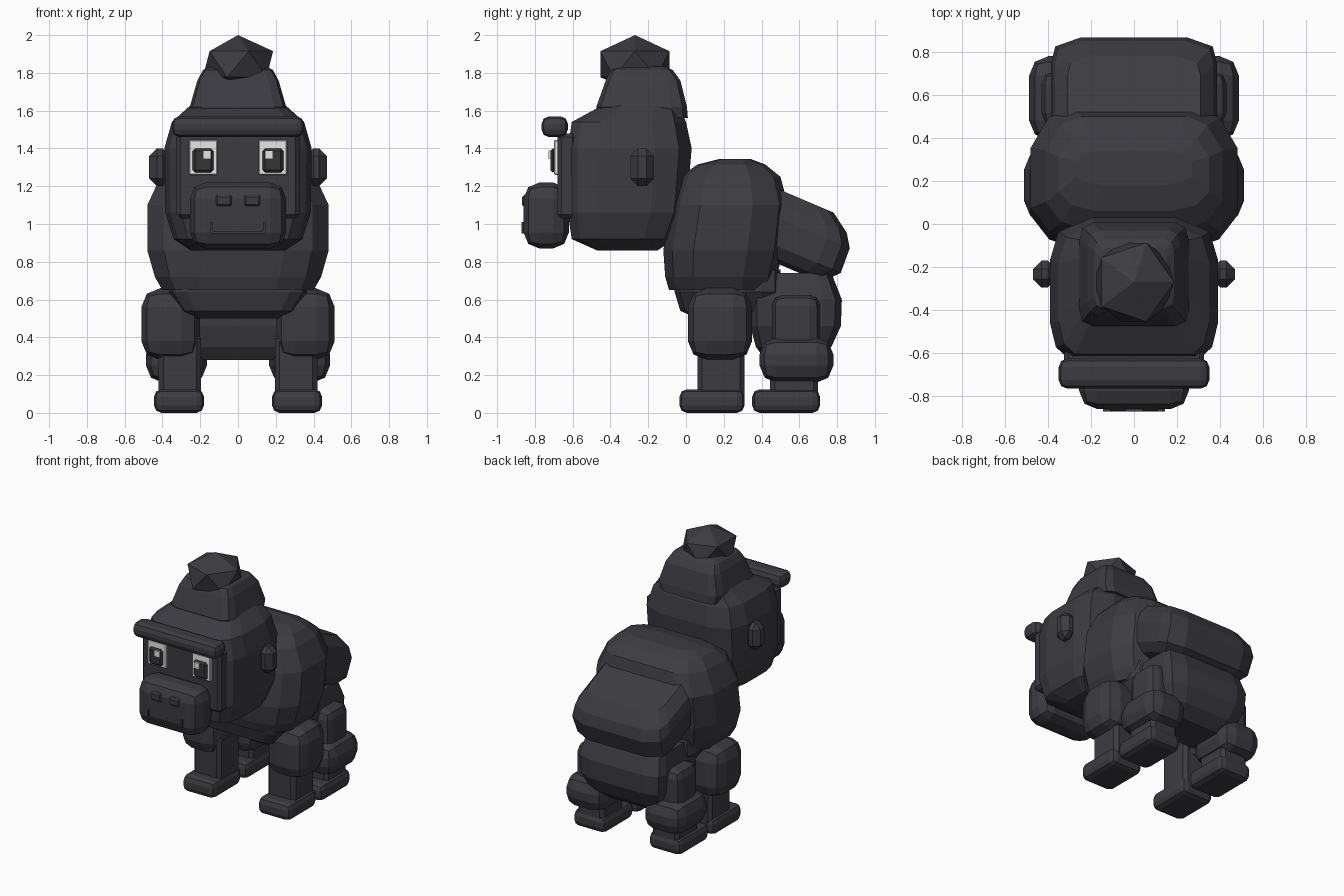
import bpy
import bmesh
import math
from mathutils import Matrix, Vector

if "Cube" in bpy.data.objects:
    bpy.data.objects.remove(bpy.data.objects["Cube"], do_unlink=True)


def material(name, rgb):
    m = bpy.data.materials.new(name)
    m.use_nodes = True
    color = (*rgb, 1)
    m.diffuse_color = color
    bsdf = m.node_tree.nodes["Principled BSDF"]
    bsdf.inputs["Base Color"].default_value = color
    bsdf.inputs["Roughness"].default_value = 0.9
    return m


FUR = material("charcoal_fur", (0.045, 0.044, 0.053))
WHITE = material("eye_white", (0.8, 0.8, 0.78))
PUPIL = material("dark_pupil", (0.035, 0.035, 0.04))


def finish(name, bm, mat):
    bmesh.ops.recalc_face_normals(bm, faces=bm.faces)
    mesh = bpy.data.meshes.new(name)
    bm.to_mesh(mesh)
    bm.free()
    mesh.materials.append(mat)
    ob = bpy.data.objects.new(name, mesh)
    bpy.context.collection.objects.link(ob)
    return ob


def box(name, x, y, z, bevel=0.0, segments=2, mat=FUR):
    """Bevelled box from its x, y and z ranges."""
    bm = bmesh.new()
    bmesh.ops.create_cube(bm, size=1)
    for v in bm.verts:
        v.co = Vector(r[0] if c < 0 else r[1] for r, c in zip((x, y, z), v.co))
    if bevel:
        bmesh.ops.bevel(bm, geom=bm.edges[:], offset=bevel, segments=segments,
                        profile=0.5, affect='EDGES', clamp_overlap=True)
    return finish(name, bm, mat)


def pair(name, x, y, z, bevel=0.0, segments=2, mat=FUR):
    """The same box on the left (+x) and right (-x)."""
    box("left_" + name, x, y, z, bevel, segments, mat)
    box("right_" + name, (-x[1], -x[0]), y, z, bevel, segments, mat)


# Half outlines of a body section, front to back
ROUND = [(.5, -1), (.82, -.85), (1, -.5), (1, .4), (.83, .85), (.6, 1)]
FLAT_FRONT = [(.78, -1), (.93, -.84), (1, -.5), (1, .4), (.9, .8), (.5, 1)]
SQUARE = [(.75, -1), (.94, -.9), (1, -.65), (1, .65), (.94, .9), (.75, 1)]
FLAT_SIDES = [(.8, -1), (1, -.85), (1, .6), (.95, .86), (.64, 1)]


def loft(name, levels, outline):
    """Faceted block through rings given as (z, half width, front, back)."""
    half = outline + [(-a, b) for a, b in reversed(outline)]
    bm = bmesh.new()
    rings = []
    for z, hx, y0, y1 in levels:
        mid, hy = (y0 + y1) / 2, (y1 - y0) / 2
        rings.append([bm.verts.new((a * hx, mid + b * hy, z)) for a, b in half])
    n = len(half)
    for lo, hi in zip(rings, rings[1:]):
        for i in range(n):
            j = (i + 1) % n
            bm.faces.new((lo[i], lo[j], hi[j], hi[i]))
    bm.faces.new(rings[0])
    bm.faces.new(rings[-1])
    return finish(name, bm, FUR)


# Head, crest and tuft
loft("head", [(.86, .25, -.47, -.15), (.92, .34, -.605, -.06), (1.06, .385, -.625, 0),
              (1.4, .39, -.625, .03), (1.54, .35, -.605, 0), (1.63, .25, -.44, -.04)],
     FLAT_FRONT)
loft("crest", [(1.56, .24, -.46, .01), (1.62, .255, -.475, .005),
               (1.76, .215, -.425, -.03), (1.815, .185, -.395, -.07),
               (1.835, .15, -.35, -.11)], SQUARE)
tuft = bmesh.new()
bmesh.ops.create_icosphere(tuft, subdivisions=1, radius=1,
                           matrix=Matrix.Translation((0, -.27, 1.846))
                           @ Matrix.Diagonal((.208, .215, .154, 1)))
finish("tuft", tuft, FUR)

# Face
box("face_plate", (-.325, .325), (-.68, -.58), (1.03, 1.48), .02, 1)
box("brow", (-.35, .35), (-.765, -.625), (1.46, 1.57), .04)
box("muzzle", (-.255, .255), (-.86, -.62), (.87, 1.22), .085)
pair("ear", (.36, .47), (-.295, -.17), (1.2, 1.4), .04, 1)
pair("eye", (.108, .26), (-.7, -.67), (1.26, 1.445), .006, 1, WHITE)
pair("pupil", (.13, .24), (-.718, -.69), (1.272, 1.4), .018, 1, PUPIL)
pair("eye_glint", (.143, .185), (-.727, -.71), (1.345, 1.39), 0, 1, WHITE)
pair("nostril", (.03, .12), (-.868, -.83), (1.09, 1.155), .012, 1)
box("mouth", (-.145, .145), (-.87, -.83), (.95, .962))
pair("mouth_corner", (.133, .145), (-.87, -.83), (.95, 1.01))

# Torso
loft("chest", [(.65, .4, -.09, .46), (.72, .44, -.11, .48), (.86, .48, -.12, .515),
               (1.1, .48, -.08, .54), (1.25, .41, -.03, .5), (1.315, .35, .06, .42),
               (1.345, .27, .18, .34)], ROUND)
loft("belly", [(.5, .24, .06, .42), (.54, .3, -.03, .46), (.64, .365, -.06, .5),
               (.76, .36, -.06, .5)], SQUARE)
loft("hips", [(.28, .22, .42, .68), (.35, .29, .37, .77), (.46, .335, .34, .82),
              (.6, .345, .34, .825), (.74, .32, .38, .77)], FLAT_SIDES)
rump = loft("rump", [(-.205, .28, -.3, .19), (-.18, .33, -.34, .25),
                     (-.12, .375, -.36, .305), (.02, .385, -.36, .298),
                     (.09, .37, -.36, .25), (.16, .31, -.36, .145)], FLAT_SIDES)
rump.location = (0, .585, .97)
rump.rotation_euler.x = math.radians(-23)

# Front legs
pair("upper_arm", (.2, .512), (.01, .35), (.28, .66), .1)
pair("forearm", (.195, .42), (.06, .31), (.06, .42), .025, 1)
pair("hand", (.18, .445), (-.035, .31), (0, .125), .04)

# Rear legs
pair("thigh", (.2, .43), (.455, .71), (.3, .625), .06)
pair("knee", (.165, .487), (.39, .78), (.16, .4), .09)
pair("shin", (.2, .42), (.445, .7), (.06, .3), .025, 1)
pair("foot", (.18, .445), (.35, .71), (0, .125), .04)
